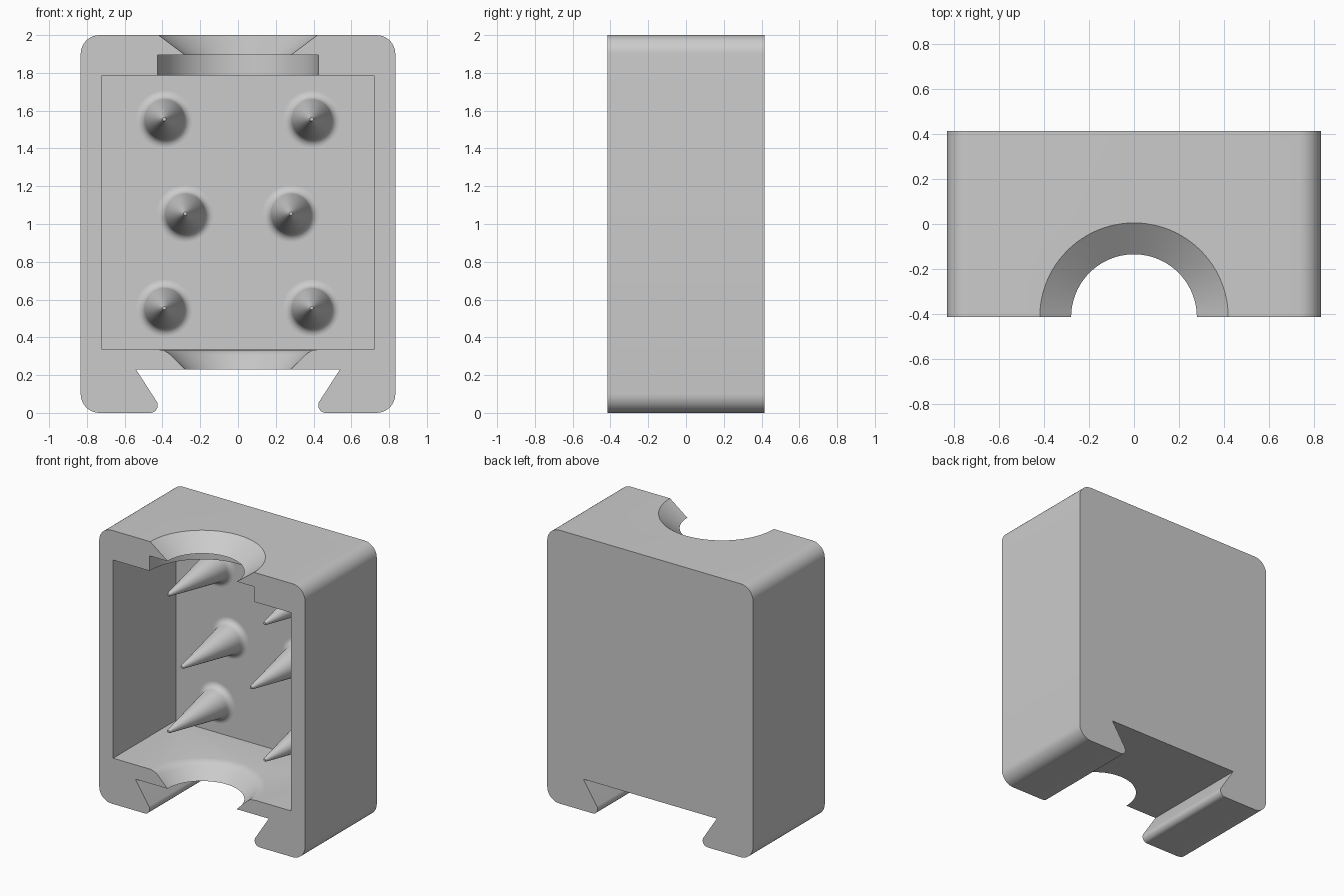
import bpy, bmesh
from math import sin, cos, pi, radians
from mathutils import Matrix

cube = bpy.data.objects.get("Cube")
if cube:
    bpy.data.objects.remove(cube, do_unlink=True)

FRONT, BACK, FLOOR = -0.415, 0.415, 0.31   # outer faces and cavity rear wall (y)

grey = bpy.data.materials.new("plain grey")
grey.use_nodes = True
GREY = (0.6, 0.6, 0.6, 1)
grey.diffuse_color = GREY
grey.node_tree.nodes["Principled BSDF"].inputs["Base Color"].default_value = GREY


def make_object(name, bm):
    bmesh.ops.recalc_face_normals(bm, faces=bm.faces)
    mesh = bpy.data.meshes.new(name)
    bm.to_mesh(mesh)
    bm.free()
    mesh.materials.append(grey)
    ob = bpy.data.objects.new(name, mesh)
    bpy.context.collection.objects.link(ob)
    return ob


def smooth(ob):
    bpy.ops.object.select_all(action="DESELECT")
    ob.select_set(True)
    bpy.context.view_layer.objects.active = ob
    bpy.ops.object.shade_smooth_by_angle(angle=radians(30))


def arc(cx, cz, r, start, end, steps=10):
    angles = [radians(start + (end - start) * i / steps) for i in range(steps + 1)]
    return [(cx + r * cos(a), cz + r * sin(a)) for a in angles]


def lathe(bm, profile, segments):
    """Closed solid of revolution about z from (radius, height) pairs."""
    rings = [[bm.verts.new((r * cos(2 * pi * i / segments), r * sin(2 * pi * i / segments), h))
              for i in range(segments)] for r, h in profile]
    for low, high in zip(rings, rings[1:]):
        for i in range(segments):
            j = (i + 1) % segments
            bm.faces.new((low[i], low[j], high[j], high[i]))
    bm.faces.new(rings[0])
    bm.faces.new(rings[-1])
    return [v for ring in rings for v in ring]


# Housing: rounded outline with a dovetail slot, extruded front to back
half = ([(0.54, 0.23)] + arc(0.465, 0.04, 0.04, 148, 270)
        + arc(0.733, 0.1, 0.1, -90, 0) + arc(0.733, 1.9, 0.1, 0, 90))
outline = half + [(-x, z) for x, z in reversed(half)]
bm = bmesh.new()
face = bm.faces.new([bm.verts.new((x, FRONT, z)) for x, z in outline])
extruded = bmesh.ops.extrude_face_region(bm, geom=[face])["geom"]
bmesh.ops.translate(bm, vec=(0, BACK - FRONT, 0),
                    verts=[g for g in extruded if isinstance(g, bmesh.types.BMVert)])
housing = make_object("housing", bm)

# Cavity cutter, open at the front
bm = bmesh.new()
bmesh.ops.create_cube(bm, size=1)
depth = FLOOR - FRONT + 0.2
bmesh.ops.transform(bm, verts=bm.verts, matrix=Matrix.Translation((0, FLOOR - depth / 2, 1.06))
                    @ Matrix.Diagonal((1.44, depth, 1.45, 1)))
cavity = make_object("cavity_cutter", bm)

# Neck cutter: flared lower hole, upper counterbore and countersink
bm = bmesh.new()
lathe(bm, [(0.28, 0.1), (0.28, 0.23), (0.355, 0.305), (0.37, 0.318), (0.39, 0.329),
           (0.42, 0.335), (0.425, 0.4), (0.425, 1.895), (0.28, 1.895), (0.42, 2.0),
           (0.487, 2.05)], 96)
bmesh.ops.translate(bm, verts=bm.verts, vec=(0, FRONT, 0))
neck = make_object("neck_cutter", bm)

for cutter in (cavity, neck):
    cutter.hide_render = True
    mod = housing.modifiers.new(cutter.name, "BOOLEAN")
    mod.operation = "DIFFERENCE"
    mod.solver = "EXACT"
    mod.object = cutter
evaluated = housing.evaluated_get(bpy.context.evaluated_depsgraph_get())
housing.data = bpy.data.meshes.new_from_object(evaluated)
for cutter in (cavity, neck):
    bpy.data.objects.remove(cutter, do_unlink=True)
smooth(housing)

# Spikes: tapered cones with a filleted root, pointing forward from the rear wall
spike_profile = ([(0.15, -0.01)] + arc(0.15, 0.045, 0.045, 270, 190, 8)
                 + [(0.014, 0.55), (0.009, 0.56)])
for row, (x, z) in {"lower": (0.39, 0.555), "middle": (0.28, 1.055),
                    "upper": (0.39, 1.555)}.items():
    for side, sign in (("left", 1), ("right", -1)):
        bm = bmesh.new()
        lathe(bm, spike_profile, 40)
        bmesh.ops.transform(bm, verts=bm.verts, matrix=Matrix.Translation((sign * x, FLOOR, z))
                            @ Matrix.Rotation(pi / 2, 4, "X"))
        smooth(make_object(f"{row}_{side}_spike", bm))
